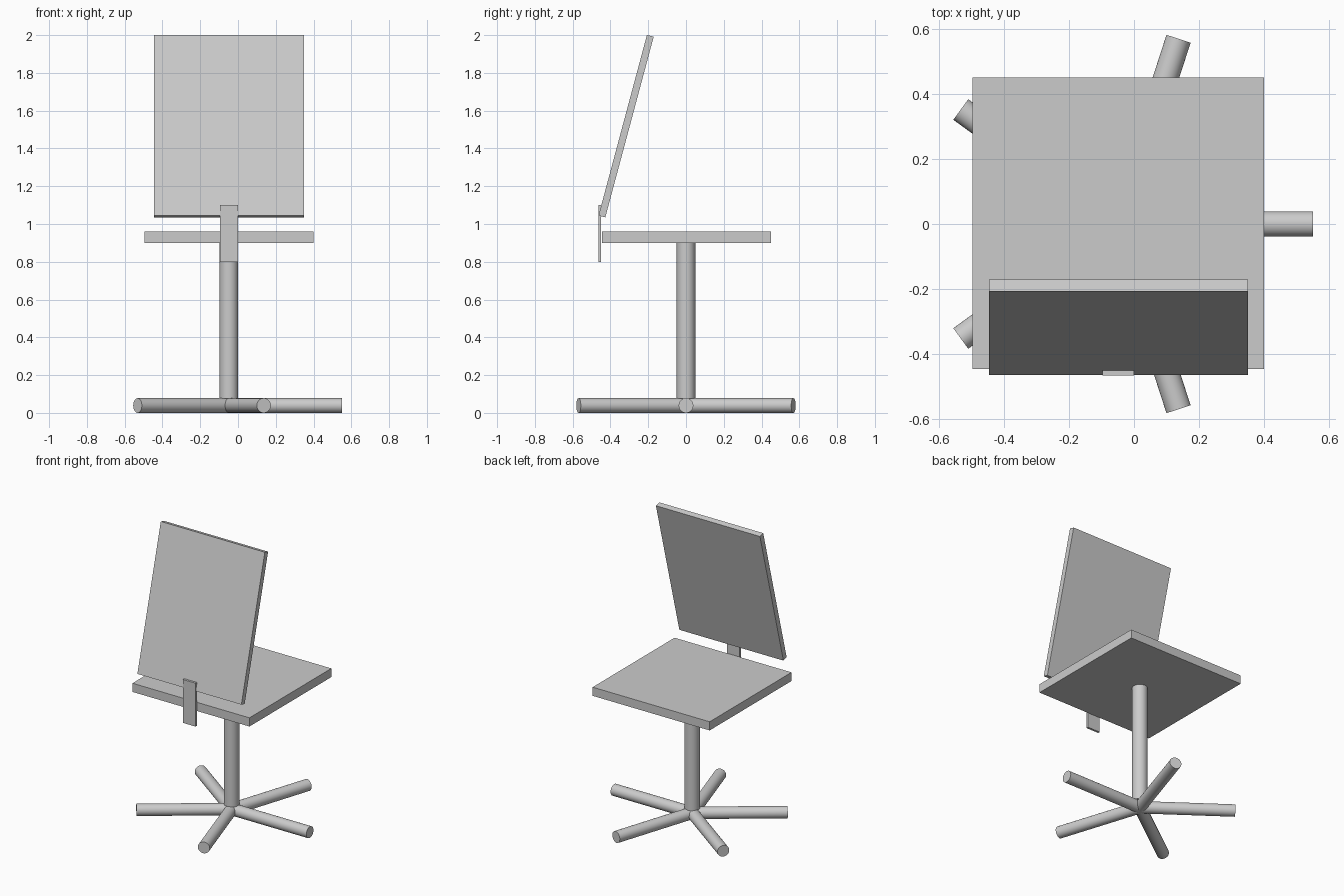
import bpy
import math
from mathutils import Vector

cube = bpy.data.objects.get("Cube")
if cube:
    bpy.data.objects.remove(cube, do_unlink=True)

grey = bpy.data.materials.new("plain grey")
grey.use_nodes = True
COLOUR = (0.6, 0.6, 0.6, 1)
grey.diffuse_color = COLOUR
grey.node_tree.nodes["Principled BSDF"].inputs["Base Color"].default_value = COLOUR

HUB_X = -0.048


def finish(name):
    obj = bpy.context.object
    obj.name = name
    obj.data.materials.append(grey)
    return obj


def slab(name, size, centre, tilt=0):
    bpy.ops.mesh.primitive_cube_add(size=1, location=centre, rotation=(tilt, 0, 0))
    obj = finish(name)
    obj.scale = size
    bpy.ops.object.transform_apply(location=False, rotation=False, scale=True)
    return obj


def rod(name, start, end, radius):
    start, end = Vector(start), Vector(end)
    axis = end - start
    bpy.ops.mesh.primitive_cylinder_add(
        vertices=32, radius=radius, depth=axis.length, location=(start + end) / 2,
        rotation=axis.to_track_quat('Z', 'Y').to_euler())
    bpy.ops.object.shade_smooth_by_angle(angle=math.radians(40))
    return finish(name)


# Seat, its bracket and the tilted backrest
slab("seat", (0.895, 0.895, 0.06), (HUB_X, 0.002, 0.93))
slab("back_bracket", (0.097, 0.015, 0.3), (HUB_X, -0.457, 0.95))
slab("backrest", (0.796, 0.037, 0.99), (HUB_X, -0.317, 1.518), math.radians(-15))

# Central column
rod("column", (HUB_X, 0, 0.075), (HUB_X, 0, 0.9), 0.049)

# Five legs around the hub
for i in range(5):
    a = math.tau * i / 5
    tip = (HUB_X + 0.598 * math.cos(a), 0.598 * math.sin(a), 0.039)
    rod(f"leg_{i + 1}", (HUB_X, 0, 0.039), tip, 0.039)
